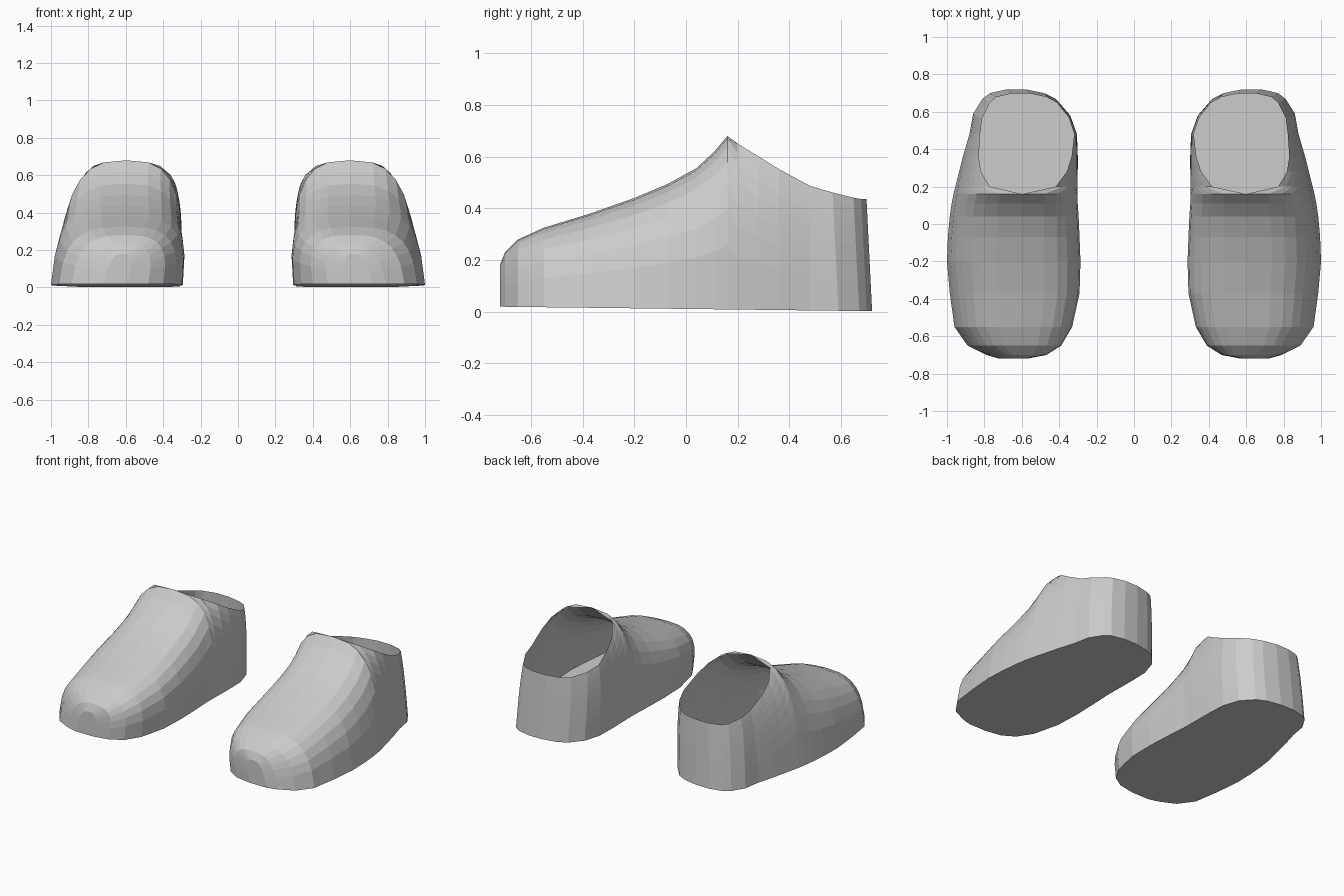
import bpy
import bmesh
from math import sin, cos, asin, pi

cube = bpy.data.objects.get("Cube")
if cube:
    bpy.data.objects.remove(cube, do_unlink=True)

grey = bpy.data.materials.new("plain grey")
grey.use_nodes = True
colour = (0.6, 0.6, 0.6, 1)
grey.diffuse_color = colour
grey.node_tree.nodes["Principled BSDF"].inputs["Base Color"].default_value = colour

# Stations from toe to heel: y, inner edge, outer edge, arch height, collar height
CLOSED = [
    (-.72, .59, .72, .18), (-.70, .48, .79, .23), (-.65, .40, .89, .28),
    (-.55, .34, .96, .325), (-.37, .30, .985, .38), (-.2, .295, 1, .44),
    (-.07, .30, .995, .495), (.04, .305, .985, .555), (.11, .31, .975, .62),
    (.16, .31, .965, .68),
]
OPEN = [
    (.2, .31, .955, .69, .65), (.28, .31, .935, .71, .6),
    (.36, .31, .915, .72, .55), (.48, .315, .88, .73, .485),
    (.59, .35, .86, .73, .46), (.67, .42, .81, .74, .44),
    (.70, .48, .77, .74, .435), (.72, .58, .68, .74, .435),
]
STATIONS = [row + (row[3],) for row in CLOSED] + OPEN
STEPS = 7        # segments up each side
POWER = 3        # squareness of the arch


def sole_height(y):
    """The sole rises slightly towards the toe."""
    return max(0.0, 0.011 - 0.012 * y)


def side_points(station, side):
    """One wall of a section, from the sole edge up to the collar or the crest."""
    y, inner, outer, arch, collar = station
    middle, half = (inner + outer) / 2, (outer - inner) / 2
    base = sole_height(y)
    top_angle = asin(min(1.0, (collar / arch) ** (POWER / 2)))
    points = []
    for i in range(STEPS + 1):
        angle = top_angle * i / STEPS
        rise = sin(angle) ** (2 / POWER)
        spread = max(0.0, cos(angle)) ** (2 / POWER)
        z = base + (arch - base) * rise
        x = middle - 0.04 * rise + side * half * spread
        lean = 0.05 * z if y > 0.55 else 0
        points.append((x, y - lean, z))
    return points


def build_shoe(name, mirror):
    bm = bmesh.new()
    rows = []
    for station in STATIONS:
        rows.append([[bm.verts.new((mirror * x, y, z)) for x, y, z in side_points(station, s)]
                     for s in (-1, 1)])
    # Walls and sole
    for (in_a, out_a), (in_b, out_b) in zip(rows, rows[1:]):
        for a, b in ((in_a, in_b), (out_a, out_b)):
            for i in range(STEPS):
                bm.faces.new((a[i], a[i + 1], b[i + 1], b[i]))
        bm.faces.new((in_a[0], in_b[0], out_b[0], out_a[0]))
    # Toe and heel ends
    for inner, outer in (rows[0], rows[-1]):
        for i in range(STEPS):
            bm.faces.new((inner[i], inner[i + 1], outer[i + 1], outer[i]))
    # Weld the crest of the instep
    bmesh.ops.remove_doubles(bm, verts=bm.verts, dist=0.0005)
    bmesh.ops.recalc_face_normals(bm, faces=bm.faces)
    mesh = bpy.data.meshes.new(name)
    bm.to_mesh(mesh)
    bm.free()
    mesh.materials.append(grey)
    bpy.context.collection.objects.link(bpy.data.objects.new(name, mesh))


build_shoe("left_shoe", 1)
build_shoe("right_shoe", -1)
